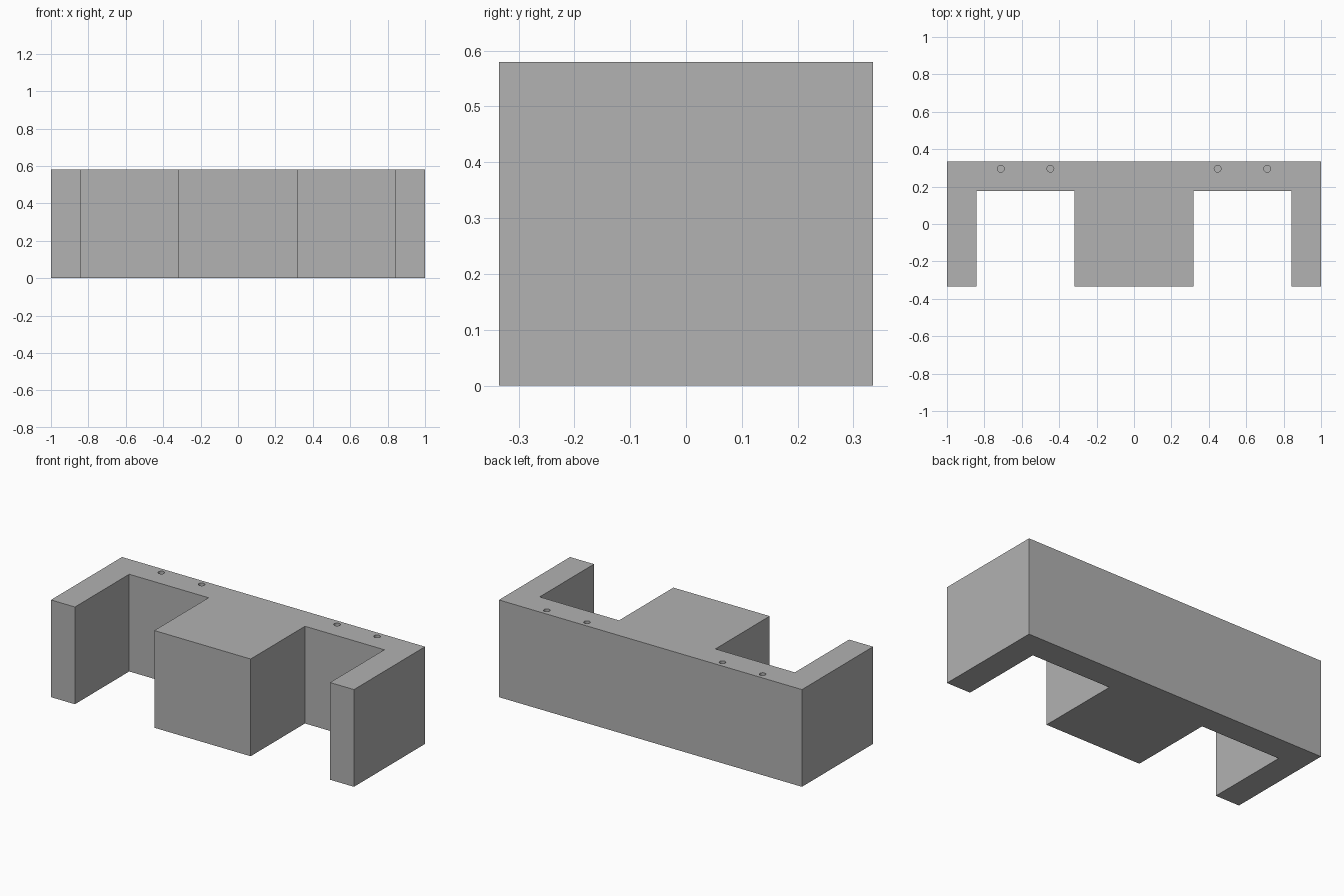
import bpy
import bmesh
from mathutils import Matrix

if "Cube" in bpy.data.objects:
    bpy.data.objects.remove(bpy.data.objects["Cube"])

HEIGHT = 0.58
HOLE_DEPTH = 0.25

grey = bpy.data.materials.new("plain grey")
grey.diffuse_color = (0.445, 0.445, 0.445, 1)
grey.use_nodes = True
grey.node_tree.nodes["Principled BSDF"].inputs["Base Color"].default_value = grey.diffuse_color


def make_object(name, bm):
    bmesh.ops.recalc_face_normals(bm, faces=bm.faces)
    mesh = bpy.data.meshes.new(name)
    bm.to_mesh(mesh)
    bm.free()
    mesh.materials.append(grey)
    obj = bpy.data.objects.new(name, mesh)
    bpy.context.collection.objects.link(obj)
    return obj


# Bracket body: E-shaped plan, mirrored about x = 0 and extruded upward
half = [(0.318, -0.335), (0.318, 0.177), (0.842, 0.177),
        (0.842, -0.335), (1.0, -0.335), (1.0, 0.335)]
outline = half + [(-x, y) for x, y in reversed(half)]
bm = bmesh.new()
base = bm.faces.new([bm.verts.new((x, y, 0)) for x, y in outline])
top = bmesh.ops.extrude_face_region(bm, geom=[base])["geom"]
bmesh.ops.translate(bm, vec=(0, 0, HEIGHT),
                    verts=[v for v in top if isinstance(v, bmesh.types.BMVert)])
body = make_object("bracket_body", bm)

# Screw holes: blind round holes along the back rail
bm = bmesh.new()
for x in (-0.712, -0.447, 0.447, 0.712):
    bmesh.ops.create_cone(bm, cap_ends=True, segments=32, radius1=0.018,
                          radius2=0.018, depth=2 * HOLE_DEPTH,
                          matrix=Matrix.Translation((x, 0.295, HEIGHT)))
cutter = make_object("screw_hole_cutter", bm)
cutter.hide_render = True
cutter.display_type = 'WIRE'

cut = body.modifiers.new("screw_holes", 'BOOLEAN')
cut.operation = 'DIFFERENCE'
cut.solver = 'EXACT'
cut.object = cutter

# Smooth hole walls while keeping the body edges crisp
bpy.context.view_layer.objects.active = body
body.select_set(True)
bpy.ops.object.modifier_apply(modifier=cut.name)
bpy.data.objects.remove(cutter, do_unlink=True)
bpy.ops.object.shade_smooth_by_angle()
